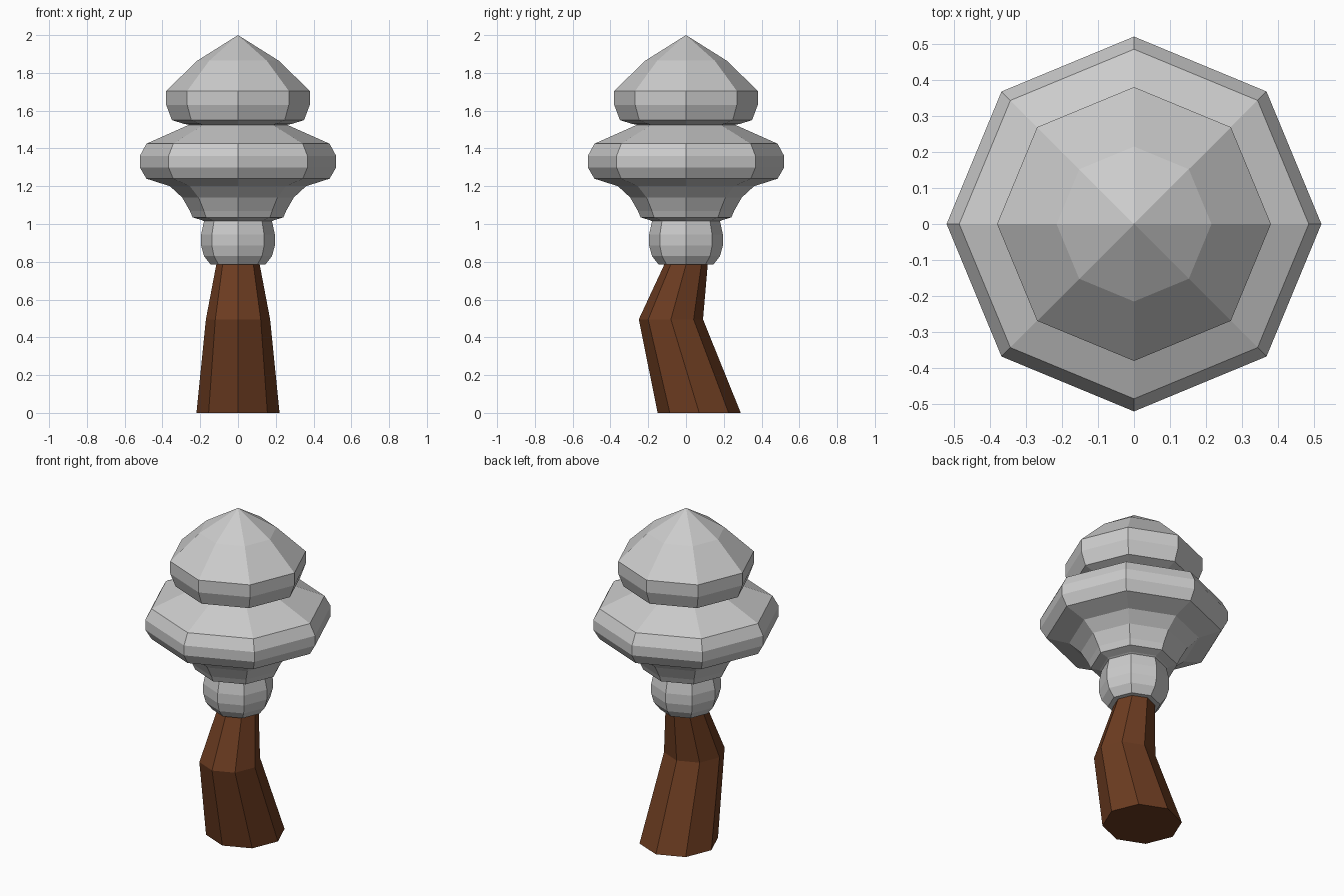
import bpy, bmesh
from math import cos, sin, pi

if "Cube" in bpy.data.objects:
    bpy.data.objects.remove(bpy.data.objects["Cube"])

SIDES = 8


def ring_stack(name, rings, apex=None, colour=None):
    """Skin octagonal rings given as (radius, z, y offset), with optional apex."""
    bm = bmesh.new()
    loops = []
    for r, z, y in rings:
        loops.append([bm.verts.new((r * cos(2 * pi * i / SIDES),
                                    y + r * sin(2 * pi * i / SIDES), z))
                      for i in range(SIDES)])
    for a, b in zip(loops, loops[1:]):
        for i in range(SIDES):
            j = (i + 1) % SIDES
            bm.faces.new((a[i], a[j], b[j], b[i]))
    bm.faces.new(loops[0][::-1])
    if apex is None:
        bm.faces.new(loops[-1])
    else:
        tip = bm.verts.new((0, 0, apex))
        for i in range(SIDES):
            bm.faces.new((loops[-1][i], loops[-1][(i + 1) % SIDES], tip))
    bmesh.ops.recalc_face_normals(bm, faces=bm.faces)
    mesh = bpy.data.meshes.new(name)
    bm.to_mesh(mesh)
    bm.free()
    obj = bpy.data.objects.new(name, mesh)
    bpy.context.collection.objects.link(obj)
    if colour:
        mat = bpy.data.materials.new(name + "_colour")
        mat.diffuse_color = colour
        mat.use_nodes = True
        mat.node_tree.nodes["Principled BSDF"].inputs["Base Color"].default_value = mat.diffuse_color
        mesh.materials.append(mat)
    return obj


# Bent, tapering trunk
ring_stack("trunk", [(0.22, 0, 0.07), (0.17, 0.495, -0.08), (0.115, 0.785, 0)],
           colour=(0.15, 0.045, 0.015, 1))

# Foliage: small bulb, flared collar, wide tier and pointed cap in one profile
bulb = [(0.12, 0.785), (0.145, 0.785), (0.18, 0.83), (0.195, 0.885),
        (0.195, 0.945), (0.18, 1.015)]
collar = [(0.19, 1.02), (0.24, 1.035), (0.255, 1.07), (0.295, 1.14), (0.36, 1.2)]
wide_tier = [(0.485, 1.24), (0.52, 1.3), (0.52, 1.36), (0.485, 1.425), (0.26, 1.525)]
cap = [(0.285, 1.53), (0.35, 1.55), (0.38, 1.63), (0.38, 1.705), (0.215, 1.865)]
ring_stack("foliage", [(r, z, 0) for r, z in bulb + collar + wide_tier + cap], apex=2.0)
